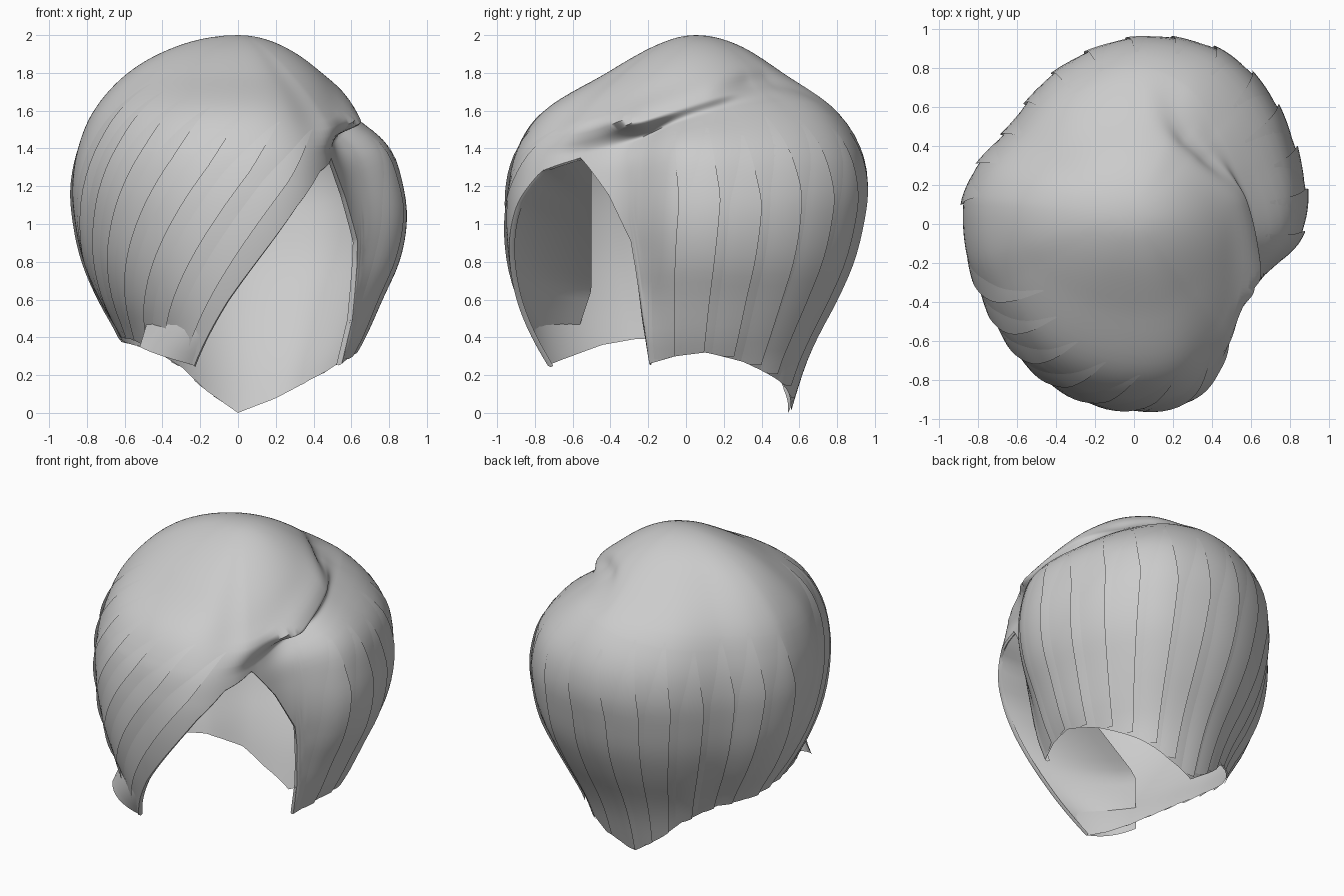
import bpy, bmesh, math, random
from math import radians, sin, cos, exp, sqrt
from mathutils import Vector

if "Cube" in bpy.data.objects:
    bpy.data.objects.remove(bpy.data.objects["Cube"])

random.seed(4)
CENTRE_Y = 0.05

hair = bpy.data.materials.new("hair_grey")
hair.diffuse_color = (0.6, 0.6, 0.6, 1)
hair.use_nodes = True
hair.node_tree.nodes["Principled BSDF"].inputs["Base Color"].default_value = hair.diffuse_color

# Half widths of the head of hair at each height: left, right, front, back
HEIGHTS = [2, 1.95, 1.8, 1.6, 1.4, 1.2, 1.0, 0.8, 0.6, 0.4, 0.25, 0]
LEFT = [0, .30, .59, .775, .86, .89, .875, .83, .745, .63, .57, .50]
RIGHT = [0, .22, .44, .61, .80, .865, .88, .84, .75, .66, .58, .50]
FRONT = [0, .20, .47, .80, .94, .99, 1.0, .985, .95, .90, .86, .80]
BACK = [0, .22, .46, .74, .87, .905, .875, .825, .74, .635, .57, .49]
DEPTH = [sqrt(2 - h) for h in HEIGHTS]

# Lower edge (angle, height), including the face opening
HEM = [(-180, .385), (-170, .40), (-150, .39), (-135, .36), (-120, .30), (-106.5, .25),
       (-93, .60), (-80, .90), (-71.5, 1.1), (-62, 1.28), (-51, 1.35), (-39, 1.15),
       (-28, .90), (-25.5, .60), (-24, .26), (-10, .30), (5, .32), (25, .27), (50, .17),
       (70, .07), (90, 0), (110, .12), (125, .24), (150, .34), (180, .385)]
# Outline correction by angle, and the parting line (angle, height)
OUTLINE = [(-180, .985), (-165, .985), (-150, .97), (-120, .99), (-90, 1), (-70, 1.01),
           (-58, .95), (-48, .84), (-36, .79), (-24, .83), (-10, .96), (0, 1), (20, 1.01),
           (45, 1.05), (60, 1.06), (75, 1.03), (90, 1), (120, .92), (145, .87), (165, .95),
           (174, .98), (180, .985)]
PARTING = [(-180, 1.5), (-75, 1.41), (-60, 1.40), (-49, 1.42), (-33, 1.49), (-14, 1.575),
           (7, 1.65), (25, 1.69), (60, 1.71), (110, 1.6), (180, 1.5)]
OUT_X, OUT_Y = zip(*OUTLINE)
PART_X, PART_Y = zip(*PARTING)


def linear(table, a):
    if a <= table[0][0]:
        return table[0][1]
    for (a0, v0), (a1, v1) in zip(table, table[1:]):
        if a <= a1:
            return v0 + (v1 - v0) * (a - a0) / (a1 - a0)
    return table[-1][1]


def smooth(xs, ys, x):
    n = len(xs)
    x = min(max(x, xs[0]), xs[-1])
    i = next((k for k in range(n - 1) if x <= xs[k + 1]), n - 2)

    def slope(k):
        a, b = max(k - 1, 0), min(k + 1, n - 1)
        return (ys[b] - ys[a]) / (xs[b] - xs[a])
    h = xs[i + 1] - xs[i]
    t = (x - xs[i]) / h
    return ((2*t**3 - 3*t*t + 1) * ys[i] + (t**3 - 2*t*t + t) * h * slope(i)
            + (3*t*t - 2*t**3) * ys[i + 1] + (t**3 - t*t) * h * slope(i + 1))


def ease(t):
    t = min(max(t, 0), 1)
    return t * t * (3 - 2 * t)


def wrap(a):
    return (a + 180) % 360 - 180


def blend(neg, pos, d, t):
    """Half width, blended between the two opposite sides."""
    w = ease(t + 0.5)
    return smooth(DEPTH, neg, d) * (1 - w) + smooth(DEPTH, pos, d) * w


def surface(a, z, offset=0.0):
    """Point on the hair at an angle and height, pushed outward by offset."""
    a = wrap(a)
    c, s = cos(radians(a)), sin(radians(a))
    d = sqrt(max(2 - z, 0))
    if d < 1e-4:
        return (0, CENTRE_Y, 2)
    wx, wy = blend(LEFT, RIGHT, d, c), blend(FRONT, BACK, d, s)
    r = 1 / sqrt((c / wx) ** 2 + (s / wy) ** 2)
    # swept-over roll above the parting, hollow just below it
    mask = ease((a + 72) / 20) * ease((68 - a) / 24)
    below = smooth(PART_X, PART_Y, a) - z
    front = ease((-22 - a) / 25)
    k = ease((below + 0.01 + 0.12 * front) / (0.07 + 0.10 * front))
    low = ease((z - 0.1) / 0.8) if a < 0 else 1
    weight = k * mask * low + (1 - mask) * ease(d / 0.6)
    corr = 1 + (smooth(OUT_X, OUT_Y, a) - 1) * weight
    hollow = 0.09 * ease((a + 50) / 30) * k * exp(-(max(below, 0) / 0.10) ** 2)
    roll = (0.05 - 0.03 * front) * exp(-((below + 0.06) / 0.08) ** 2)
    # dimple where the hair whorls together
    dimple = 0.15 * ease((a - 5) / 35) * ease((85 - a) / 30) * exp(-((below + .04) / .07) ** 2)
    r = r * (corr + mask * (roll - hollow) - dimple) + offset
    return (r * c, CENTRE_Y + r * s, z)


def grid_object(name, rows, closed=False):
    bm = bmesh.new()
    vs = [[bm.verts.new(p) for p in row] for row in rows]
    n = len(rows[0])
    for r0, r1 in zip(vs, vs[1:]):
        for j in range(n if closed else n - 1):
            k = (j + 1) % n
            bm.faces.new((r0[j], r1[j], r1[k], r0[k]))
    bmesh.ops.remove_doubles(bm, verts=bm.verts, dist=1e-5)
    me = bpy.data.meshes.new(name)
    bm.to_mesh(me)
    bm.free()
    me.materials.append(hair)
    ob = bpy.data.objects.new(name, me)
    bpy.context.collection.objects.link(ob)
    bpy.ops.object.select_all(action='DESELECT')
    ob.select_set(True)
    bpy.context.view_layer.objects.active = ob
    bpy.ops.object.shade_smooth_by_angle(angle=radians(60))
    return ob


def shell_height(a, i):
    """Row heights: crown rows, rows across the parting step, rows to the hem."""
    hem = linear(HEM, a)
    part = smooth(PART_X, PART_Y, a)
    top, bottom = part + 0.02, max(part - 0.07, hem + 0.004)
    if i <= 22:
        return 2 - (2 - top) * (i / 22) ** 1.6
    if i <= 32:
        return top + (bottom - top) * (i - 22) / 10
    return bottom + (hem - bottom) * (i - 32) / 26


# Main shell, from the crown down to the hem
COLS, ROWS = 240, 58
angles = [-180 + 360 * j / COLS for j in range(COLS)]
grid_object("hair_shell", [[surface(a, shell_height(a, i)) for a in angles]
                           for i in range(ROWS + 1)], closed=True)

# Turned-in lip around the face opening
edge = [-106.5 + 82.5 * j / 80 for j in range(81)]
grid_object("opening_lip", [[surface(a, linear(HEM, a) + dz, off) for a in edge]
                            for off, dz in ((0, 0), (-.015, -.008), (-.03, .0))])

# Inner face of the fringe, from its edge back to a free edge inside
BACK_EDGE = [(0, (-.52, -.60, .35)), (.35, (-.43, -.50, .65)), (1, (.45, -.50, 1.33))]
BACK_T = [t for t, p in BACK_EDGE]
lining = []
for i in range(25):
    t = i / 24
    a = -106.5 + 55.5 * t
    front_edge = Vector(surface(a, linear(HEM, a), -0.01))
    back_edge = Vector([linear([(q, p[n]) for q, p in BACK_EDGE], t) for n in range(3)])
    row = []
    for j in range(9):
        u = j / 8
        p = front_edge.lerp(back_edge, u)
        out = Vector((p.x, p.y - CENTRE_Y, 0)).normalized()
        row.append(p + out * 0.05 * 4 * u * (1 - u) * min(1, 4 * (1 - t)))
    lining.append(row)
grid_object("fringe_lining", lining)


def lock(name, a0, z0, a1, width, power, lift=0.014):
    """Thin overlapping lock that runs along the hair with one raised edge."""
    z1 = linear(HEM, wrap(a1))
    strip = []
    for i in range(23):
        t = i / 22
        row = []
        for j in range(6):
            e = j / 5
            a = a0 + (a1 - a0) * t + (e - 0.5) * width * min(1, 0.1 + 3 * t)
            z = z0 + (z1 - z0) * t ** power
            z = max(z, linear(HEM, wrap(a)))
            row.append(surface(a, z, 0.001 + lift * e * min(1, 3 * t)))
        strip.append(row)
    grid_object(name, strip)


# Locks swept across the fringe and left side
for k in range(7):
    lock(f"fringe_lock_{k + 1}", -62 - 13 * k, 1.5 + 0.04 * k, -114 - 11 * k, 8, 1.3)
# Locks hanging over the right side and back
for k in range(14):
    a = -14 + 14 * k
    lock(f"back_lock_{k + 1}", a + 5, 1.52 + random.uniform(-.06, .06),
         a + random.uniform(-2, 2), 11, 1.0)
